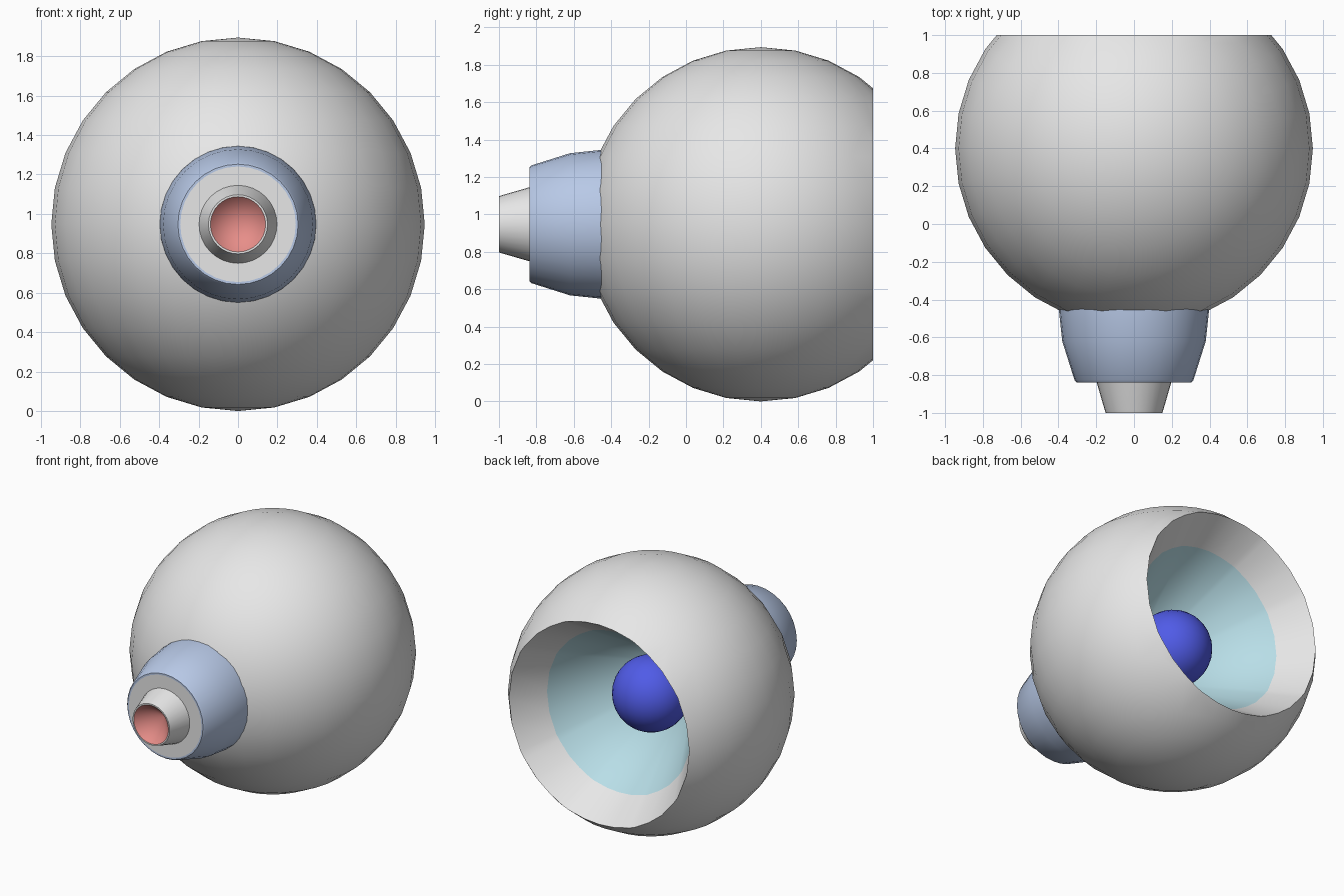
import bpy, bmesh, math
from mathutils import Vector

if "Cube" in bpy.data.objects:
    bpy.data.objects.remove(bpy.data.objects["Cube"])

R = 0.947                      # ball radius, also height of the axis
CENTRE = Vector((0, 0.4, R))


def material(name, rgb):
    m = bpy.data.materials.new(name)
    m.diffuse_color = (*rgb, 1)
    m.use_nodes = True
    m.node_tree.nodes["Principled BSDF"].inputs["Base Color"].default_value = m.diffuse_color
    return m


GREY = material("light grey", (0.8, 0.8, 0.8))
STEEL = material("pale blue", (0.48, 0.585, 0.8))
CYAN = material("pale cyan", (0.48, 0.73, 0.8))
RED = material("soft red", (0.8, 0.27, 0.25))
BLUE = material("deep blue", (0.08, 0.105, 0.8))


def finish(name, bm, mats, normals=True):
    if normals:
        bmesh.ops.recalc_face_normals(bm, faces=bm.faces)
    me = bpy.data.meshes.new(name)
    bm.to_mesh(me)
    bm.free()
    ob = bpy.data.objects.new(name, me)
    bpy.context.collection.objects.link(ob)
    for m in mats:
        me.materials.append(m)
    bpy.ops.object.select_all(action='DESELECT')
    ob.select_set(True)
    bpy.context.view_layer.objects.active = ob
    bpy.ops.object.shade_smooth_by_angle(angle=math.radians(30))
    return ob


def revolve(name, profile, mats, strips, n=32):
    """Spin (radius, y) points about the long axis; strips gives a material per band."""
    bm = bmesh.new()
    rings = []
    for r, y in profile:
        if r == 0:
            rings.append([bm.verts.new((0, y, R))] * n)
        else:
            rings.append([bm.verts.new((r * math.sin(2 * math.pi * i / n), y,
                                        R + r * math.cos(2 * math.pi * i / n))) for i in range(n)])
    for a, b, mi in zip(rings, rings[1:], strips):
        for i in range(n):
            j = (i + 1) % n
            vs = list(dict.fromkeys((a[i], b[i], b[j], a[j])))
            f = bm.faces.new(vs)
            f.material_index = mi
            # front-facing orientation: profiles run from back to front, outside to axis
            f.normal_update()
    bmesh.ops.recalc_face_normals(bm, faces=bm.faces)
    # open shells: make sure the first outer band faces outwards
    bm.faces.ensure_lookup_table()
    f = bm.faces[0]
    c = f.calc_center_median() - Vector((0, 0, R))
    if f.normal.dot(Vector((c.x, 0, c.z))) < 0:
        bmesh.ops.reverse_faces(bm, faces=bm.faces)
    return finish(name, bm, mats, normals=False)


# Main ball: sphere cut flat at the back, with a conical cavity sunk into it
bm = bmesh.new()
bmesh.ops.create_uvsphere(bm, u_segments=32, v_segments=16, radius=R)
bmesh.ops.translate(bm, verts=bm.verts, vec=CENTRE)
bmesh.ops.bisect_plane(bm, geom=bm.verts[:] + bm.edges[:] + bm.faces[:],
                       plane_co=(0, 1, 0), plane_no=(0, 1, 0), clear_outer=True)
apex = Vector((0, -0.15, R))
for mi, k in ((0, 0.8), (1, 0.0)):
    rim = [e for e in bm.edges if e.is_boundary]
    new = bmesh.ops.extrude_edge_only(bm, edges=rim)["geom"]
    for g in new:
        if isinstance(g, bmesh.types.BMVert):
            g.co = apex + (g.co - apex) * k
        elif isinstance(g, bmesh.types.BMFace):
            g.material_index = mi
bmesh.ops.remove_doubles(bm, verts=bm.verts, dist=0.0001)
finish("main_ball", bm, [GREY, CYAN])

# Core sphere glowing inside the cavity
bm = bmesh.new()
bmesh.ops.create_uvsphere(bm, u_segments=32, v_segments=16, radius=0.26)
bmesh.ops.translate(bm, verts=bm.verts, vec=CENTRE)
finish("core_sphere", bm, [BLUE])

# Neck: rounded collar with a grey front plate
revolve("neck_collar",
        [(0.398, -0.42), (0.396, -0.47), (0.38, -0.62), (0.315, -0.826), (0.305, -0.838),
         (0.293, -0.838), (0, -0.838)],
        [STEEL, GREY], [0, 0, 0, 0, 0, 1])

# Nozzle: tapered tip with a red conical recess
revolve("nozzle",
        [(0.2, -0.83), (0.155, -0.985), (0.15, -1.0), (0.14, -1.0), (0, -0.85)],
        [GREY, RED], [0, 0, 0, 1])
